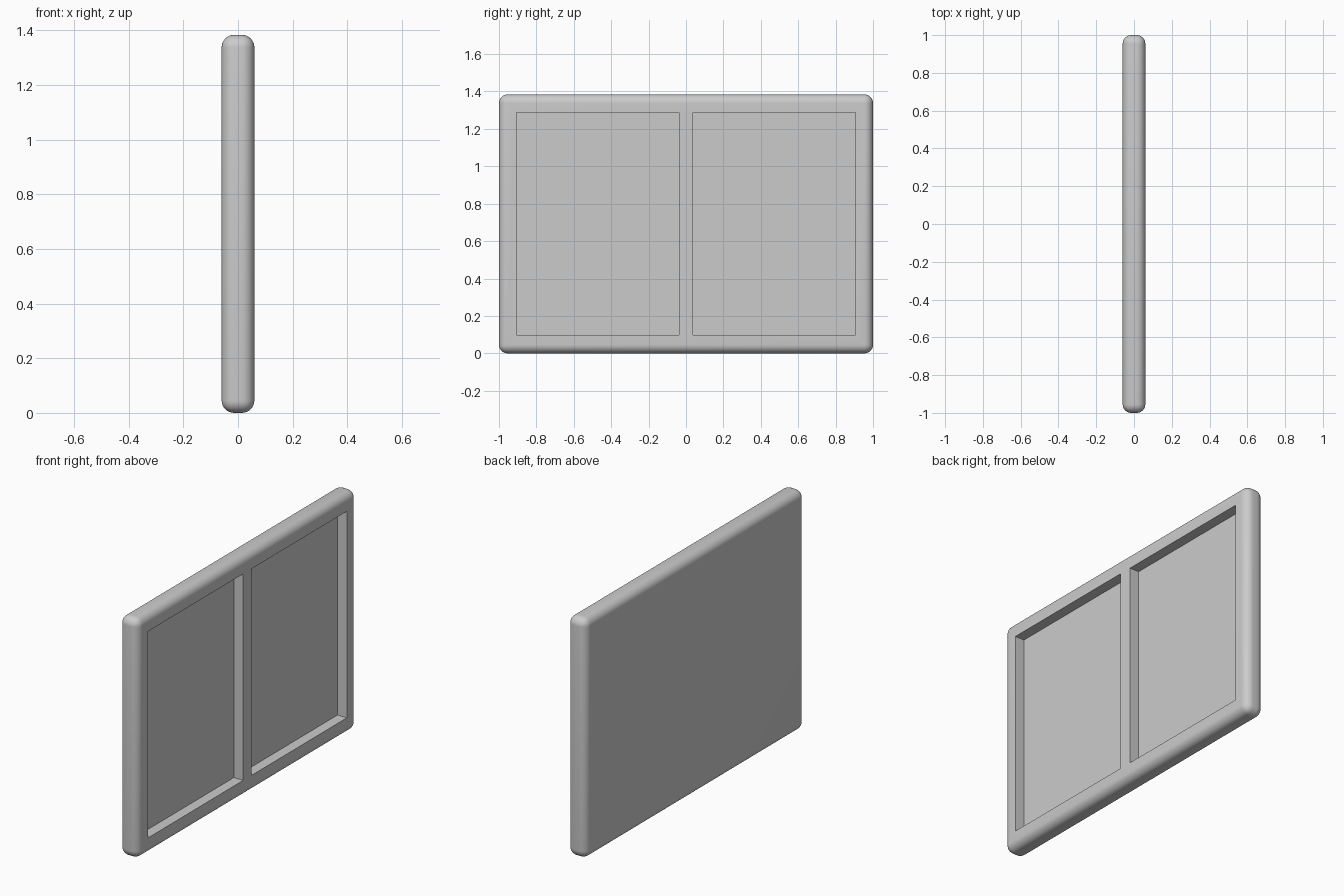
import bpy
import bmesh
from math import radians
from mathutils import Matrix, Vector

if "Cube" in bpy.data.objects:
    bpy.data.objects.remove(bpy.data.objects["Cube"], do_unlink=True)

# Overall size and rounding of the panel
THICK, LENGTH, HEIGHT = 0.12, 2.0, 1.384
ROUND = 0.046
# Recess limits
Y_IN, Y_OUT, Z_LOW, Z_HIGH = 0.038, 0.907, 0.097, 1.288


def make_material(name, colour):
    mat = bpy.data.materials.new(name)
    mat.use_nodes = True
    mat.diffuse_color = colour
    mat.node_tree.nodes["Principled BSDF"].inputs["Base Color"].default_value = colour
    return mat


def make_box(name, low, high, rounding=0.0):
    low, high = Vector(low), Vector(high)
    bm = bmesh.new()
    matrix = Matrix.Translation((low + high) / 2) @ Matrix.Diagonal((*(high - low), 1))
    bmesh.ops.create_cube(bm, size=1, matrix=matrix)
    if rounding:
        bmesh.ops.bevel(bm, geom=bm.edges[:], offset=rounding, segments=8,
                        profile=0.5, affect='EDGES')
    mesh = bpy.data.meshes.new(name)
    bm.to_mesh(mesh)
    bm.free()
    obj = bpy.data.objects.new(name, mesh)
    bpy.context.collection.objects.link(obj)
    return obj


# Rounded panel
grey = make_material("light grey", (0.6, 0.6, 0.6, 1))
panel = make_box("panel", (-THICK / 2, -LENGTH / 2, 0),
                 (THICK / 2, LENGTH / 2, HEIGHT), ROUND)
panel.data.materials.append(grey)

# Two rectangular recesses, half the thickness deep, open on one side
cutters = []
for name, y0, y1 in (("front", -Y_OUT, -Y_IN), ("back", Y_IN, Y_OUT)):
    cutter = make_box(name + "_recess_cutter", (0, y0, Z_LOW), (THICK, y1, Z_HIGH))
    cutter.hide_render = True
    cutter.data.materials.append(grey)
    cut = panel.modifiers.new(name + " recess", 'BOOLEAN')
    cut.operation = 'DIFFERENCE'
    cut.solver = 'EXACT'
    cut.object = cutter
    cutters.append(cutter)

# Apply the cuts and drop the cutters
bpy.ops.object.select_all(action='DESELECT')
bpy.context.view_layer.objects.active = panel
panel.select_set(True)
for modifier in list(panel.modifiers):
    bpy.ops.object.modifier_apply(modifier=modifier.name)
for cutter in cutters:
    bpy.data.objects.remove(cutter, do_unlink=True)

bpy.ops.object.shade_smooth_by_angle(angle=radians(30))
